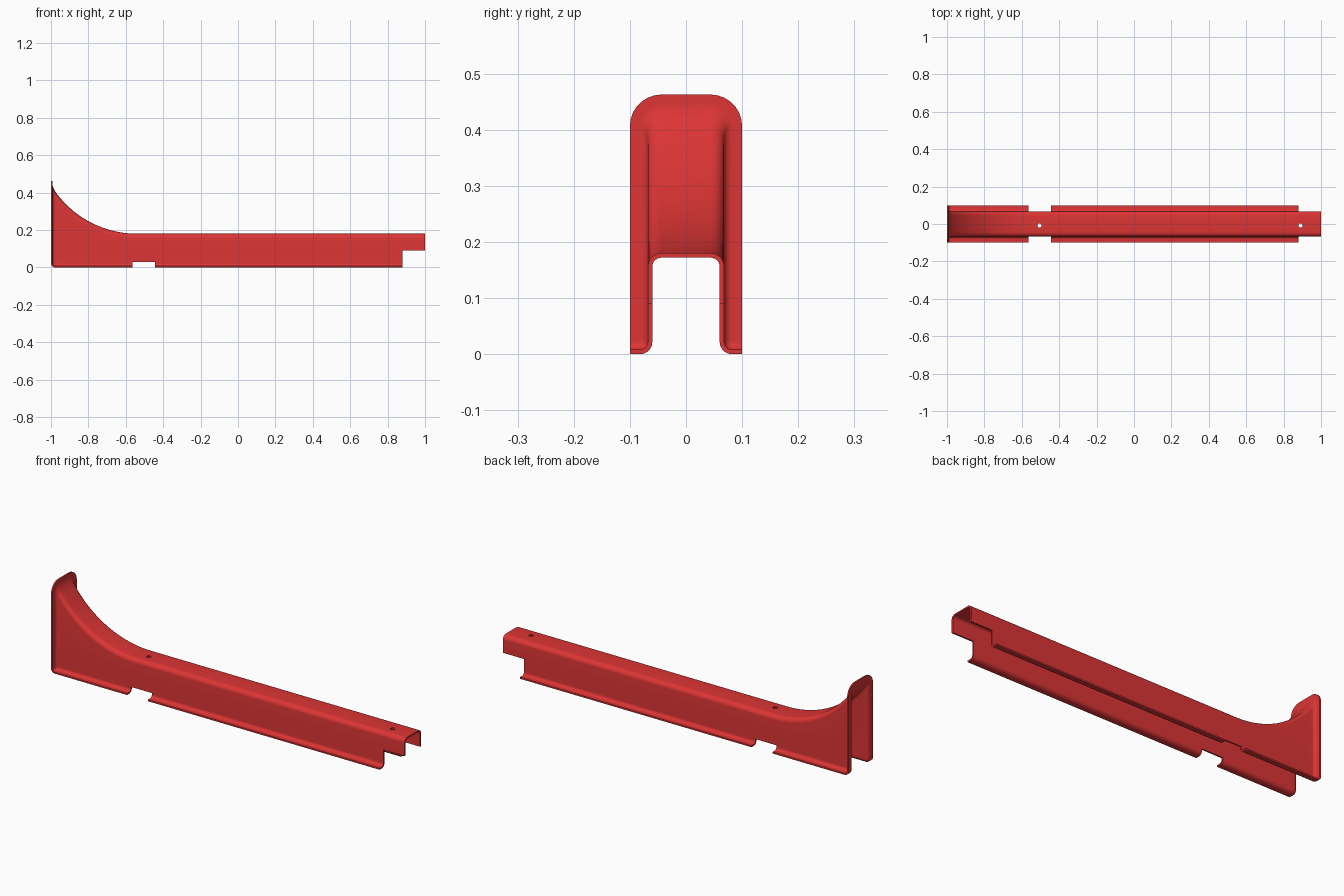
import bpy, bmesh, math
from mathutils import Vector

if "Cube" in bpy.data.objects:
    bpy.data.objects.remove(bpy.data.objects["Cube"])

T = 0.008            # sheet thickness
W = 0.06             # inner half width of channel
R = 0.022            # flange bend radius (convex face)
RT = 0.016           # inner radius of top edges
LIP = 0.04           # flange reach from the wall
Z_TOP, X_ARC, Z_END = 0.172, -0.54, 0.425
RISE = Z_END - Z_TOP
R_ARC = ((X_ARC + 1) ** 2 + RISE ** 2) / (2 * RISE)


def top_z(x):
    d = max(0.0, X_ARC - x)
    return Z_TOP + R_ARC - math.sqrt(R_ARC ** 2 - d * d)


def section(x):
    """Half cross-section: (point, outward normal, slope factor)."""
    zt, side = top_z(x), Vector((0, -1, 0))
    rows = [(Vector((x, -W, z)), side, 0) for z in (R, 0.03, 0.09)]
    for i in range(8):
        a = math.pi / 2 * i / 7
        n = Vector((0, -math.cos(a), math.sin(a)))
        rows.append((Vector((x, -W + RT, zt - RT)) + n * RT, n, 1))
    rows.append((Vector((x, 0, zt)), Vector((0, 0, 1)), 1))
    return rows


def lip(base, tangent, normal):
    """Bend from the wall into the flange, then the flat flange."""
    p1 = base + tangent
    p2 = p1 + normal * R
    pts = []
    for i in range(1, 8):
        t = i / 7
        a, b, c = (1 - t) ** 2, 2 * t * (1 - t) * math.sqrt(0.5), t * t
        pts.append((base * a + p1 * b + p2 * c) / (a + b + c))
    return pts + [p1 + normal * LIP]


bm = bmesh.new()


def verts(points):
    return [bm.verts.new(p) for p in points]


def bridge(a, b):
    for i in range(len(a) - 1):
        quad = []
        for v in (a[i], a[i + 1], b[i + 1], b[i]):
            if v not in quad:
                quad.append(v)
        bm.faces.new(quad)


# channel wall and top, leaving out the notches
x0, xn = -1 + R, -0.565
xs = [x0 + (xn - x0) * i / 22 for i in range(23)] + [X_ARC, -0.505, -0.445, 0.88, 1.0]
cols = [verts(p for p, n, f in section(x)) for x in xs]


def in_notch(xm):
    return -0.565 < xm < -0.445


for j in range(len(xs) - 1):
    xm = (xs[j] + xs[j + 1]) / 2
    start = 2 if xm > 0.88 else 1 if in_notch(xm) else 0
    bridge(cols[j][start:], cols[j + 1][start:])

# bottom flange
down, side = Vector((0, 0, -R)), Vector((0, -1, 0))
bottom = [[c[0]] + verts(lip(c[0].co, down, side)) for c in cols]
for j in range(len(xs) - 1):
    xm = (xs[j] + xs[j + 1]) / 2
    if xm < 0.88 and not in_notch(xm):
        bridge(bottom[j], bottom[j + 1])

# rounded corner between bottom and end flanges
ring = bottom[0]
pivot = cols[0][0]
for i in range(1, 9):
    a = math.pi / 2 * i / 8
    d = Vector((-math.sin(a), 0, -math.cos(a))) * R
    nxt = [pivot] + verts(lip(pivot.co, d, side))
    bridge(ring, nxt)
    ring = nxt

# end flange around wall and top
slope = (top_z(x0 - 1e-4) - top_z(x0)) / 1e-4
for v, (p, n, f) in list(zip(cols[0], section(x0)))[1:]:
    nxt = [v] + verts(lip(p, Vector((-R, 0, slope * R * f)), n))
    bridge(ring, nxt)
    ring = nxt

bmesh.ops.delete(bm, geom=[v for v in bm.verts if not v.link_faces], context='VERTS')
bmesh.ops.recalc_face_normals(bm, faces=bm.faces)
wall = max(bm.faces, key=lambda f: f.calc_area() if abs(f.normal.y) > 0.9 else 0)
if wall.normal.y > 0:
    bmesh.ops.reverse_faces(bm, faces=bm.faces)
mesh = bpy.data.meshes.new("channel_bracket")
bm.to_mesh(mesh)
bm.free()
bracket = bpy.data.objects.new("channel_bracket", mesh)
bpy.context.collection.objects.link(bracket)

mat = bpy.data.materials.new("red_paint")
mat.diffuse_color = (0.72, 0.035, 0.035, 1)
mat.use_nodes = True
mat.node_tree.nodes["Principled BSDF"].inputs["Base Color"].default_value = mat.diffuse_color
mesh.materials.append(mat)

# hole cutter
bm = bmesh.new()
for x in (-0.505, 0.89):
    made = bmesh.ops.create_cone(bm, cap_ends=True, segments=24, radius1=0.011,
                                 radius2=0.011, depth=0.08)
    bmesh.ops.translate(bm, verts=made["verts"], vec=(x, -0.008, 0.176))
cut_mesh = bpy.data.meshes.new("hole_cutter")
bm.to_mesh(cut_mesh)
bm.free()
cutter = bpy.data.objects.new("hole_cutter", cut_mesh)
bpy.context.collection.objects.link(cutter)
cutter.hide_render = True

# mirror, thicken, drill
m = bracket.modifiers.new("mirror", 'MIRROR')
m.use_axis = (False, True, False)
m.use_clip = True
s = bracket.modifiers.new("thickness", 'SOLIDIFY')
s.thickness, s.offset, s.use_even_offset = T, 1, True
b = bracket.modifiers.new("holes", 'BOOLEAN')
b.operation, b.solver, b.object = 'DIFFERENCE', 'EXACT', cutter

bpy.ops.object.select_all(action='DESELECT')
bracket.select_set(True)
bpy.context.view_layer.objects.active = bracket
bpy.ops.object.convert(target='MESH')
bpy.data.objects.remove(cutter)
bpy.ops.object.shade_smooth_by_angle(angle=math.radians(30))
